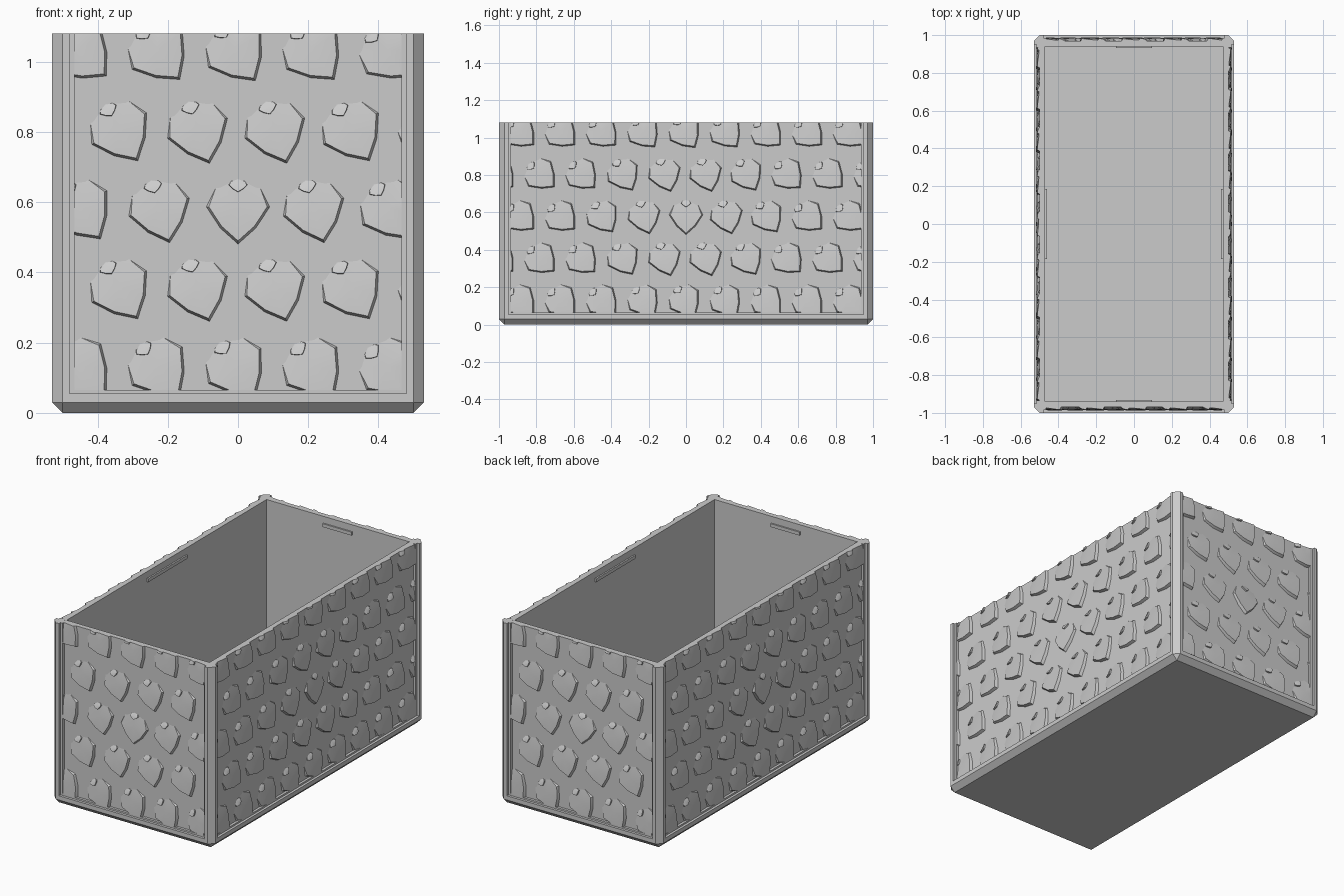
import bpy, bmesh, math
from mathutils import Matrix, Vector

cube = bpy.data.objects.get("Cube")
if cube:
    bpy.data.objects.remove(cube)

HX, HY, TOP, CH = 0.53, 1.0, 1.08, 0.03   # half sizes, height, chamfer
WALL, RIM, STEP = 0.03, 0.055, 0.065
PITCH_U, PITCH_Z = 0.22, 0.225            # scale spacing

grey = bpy.data.materials.new("light_grey")
grey.use_nodes = True
colour = (0.6, 0.6, 0.6, 1)
grey.diffuse_color = colour
grey.node_tree.nodes["Principled BSDF"].inputs["Base Color"].default_value = colour


def finish(bm, name):
    bmesh.ops.recalc_face_normals(bm, faces=bm.faces)
    mesh = bpy.data.meshes.new(name)
    bm.to_mesh(mesh)
    bm.free()
    mesh.materials.append(grey)
    ob = bpy.data.objects.new(name, mesh)
    bpy.context.collection.objects.link(ob)
    return ob


def add_box(bm, lo, hi):
    lo, hi = Vector(lo), Vector(hi)
    size = Matrix.Diagonal((*(hi - lo), 1))
    bmesh.ops.create_cube(bm, size=1, matrix=Matrix.Translation((lo + hi) / 2) @ size)


def add_scale(bm, matrix):
    """Raised heart-shaped scale: tip at the origin, fading out upwards."""
    def vert(x, z, h):
        return bm.verts.new(matrix @ Vector((x, -h, z)))

    half = [(0.083, 0.097, 0.011), (0.047, 0.042, 0.016)]
    arc = half + [(0, 0, 0.018)] + [(-x, z, h) for x, z, h in reversed(half)]
    lip = [vert(*p) for p in arc]
    foot = [vert(x * 1.1, 0.1 + (z - 0.1) * 1.1, -0.002) for x, z, h in arc]
    root = [vert(x, z, -0.002) for x, z in ((-0.06, 0.16), (0, 0.19), (0.06, 0.16))]
    crest = vert(0, 0.1, 0.012)
    for i in range(4):
        bm.faces.new((foot[i], foot[i + 1], lip[i + 1], lip[i]))
        bm.faces.new((lip[i], lip[i + 1], crest))
    for a, b, c in ((lip[4], foot[4], root[0]), (lip[4], root[0], crest),
                    (root[0], root[1], crest), (root[1], root[2], crest),
                    (root[2], lip[0], crest), (root[2], foot[0], lip[0])):
        bm.faces.new((a, b, c))
    bm.faces.new(foot + root)


def clip(bm, point, normal):
    bmesh.ops.bisect_plane(bm, geom=bm.verts[:] + bm.edges[:] + bm.faces[:],
                           plane_co=point, plane_no=normal, clear_outer=True)
    bmesh.ops.holes_fill(bm, edges=[e for e in bm.edges if e.is_boundary], sides=0)


def scale_panel(name, half, distance, turn):
    """Wall whose outer side carries staggered scales that twist outwards."""
    bm = bmesh.new()
    mid = 0.49 + 0.08
    for row in range(-2, 3):
        shift = 0.5 * (row % 2)
        for col in range(-6, 7):
            u, dz = (col + shift) * PITCH_U, row * PITCH_Z
            if abs(u) > half + 0.12:
                continue
            twist = math.radians(min(48, 75 * math.hypot(u, dz)))
            place = Matrix.Translation((u, 0, mid + dz)) @ Matrix.Rotation(-twist, 4, 'Y')
            add_scale(bm, place @ Matrix.Translation((0, 0, -0.08)))
            # small barb near the root of the scale
            add_scale(bm, place @ Matrix.Translation((0, 0, 0.06))
                      @ Matrix.Diagonal((0.3, 0.8, 0.2, 1)))
    for point, normal in (((half, 0, 0), (1, 0, 0)), ((-half, 0, 0), (-1, 0, 0)),
                          ((0, 0, TOP), (0, 0, 1)), ((0, 0, STEP), (0, 0, -1))):
        clip(bm, point, normal)
    add_box(bm, (-half - 0.012, 0, RIM), (half + 0.012, WALL, TOP))
    bm.transform(Matrix.Rotation(turn, 4, 'Z') @ Matrix.Translation((0, -distance, 0)))
    ob = finish(bm, name)
    bpy.ops.object.select_all(action='DESELECT')
    ob.select_set(True)
    bpy.context.view_layer.objects.active = ob
    bpy.ops.object.shade_smooth_by_angle(angle=math.radians(25))


# floor tray with chamfered lower edges and corners
bm = bmesh.new()
for sx in (-1, 1):
    for sy in (-1, 1):
        bm.verts.new((sx * (HX - CH), sy * (HY - CH), 0))
        for z in (CH, RIM):
            bm.verts.new((sx * HX, sy * (HY - CH), z))
            bm.verts.new((sx * (HX - CH), sy * HY, z))
bmesh.ops.convex_hull(bm, input=bm.verts[:])
bmesh.ops.dissolve_limit(bm, angle_limit=0.01, verts=bm.verts[:], edges=bm.edges[:])
finish(bm, "floor_tray")

# thin stepped ledge under the panels
bm = bmesh.new()
add_box(bm, (-HX + 0.015, -HY + 0.015, RIM - 0.01), (HX - 0.015, HY - 0.015, STEP))
finish(bm, "floor_ledge")

# stepped corner posts; offsets are inward from the outer corner
profile = [(0, 0.03), (0.03, 0), (0.05, 0), (0.05, 0.015), (0.065, 0.015),
           (0.065, 0.04), (0.04, 0.065), (0.015, 0.065), (0.015, 0.05), (0, 0.05)]
for sy, end in ((-1, "front"), (1, "back")):
    for sx, side in ((-1, "right"), (1, "left")):
        bm = bmesh.new()
        face = bm.faces.new([bm.verts.new((sx * (HX - a), sy * (HY - b), RIM))
                             for a, b in profile])
        up = bmesh.ops.extrude_face_region(bm, geom=[face])
        moved = [g for g in up["geom"] if isinstance(g, bmesh.types.BMVert)]
        bmesh.ops.translate(bm, verts=moved, vec=(0, 0, TOP - RIM))
        finish(bm, end + "_" + side + "_post")

# four scaled walls, each with a small catch bar inside
for i, name in enumerate(("front", "left", "back", "right")):
    half, distance = ((HX, HY), (HY, HX))[i % 2]
    turn = i * math.pi / 2
    scale_panel(name + "_wall", half - 0.065, distance - WALL, turn)
    bm = bmesh.new()
    reach = (0.095, 0.185)[i % 2]
    inner = -distance + 2 * WALL
    add_box(bm, (-reach, inner - 0.01, 1.02), (reach, inner + 0.009, 1.04))
    bm.transform(Matrix.Rotation(turn, 4, 'Z'))
    finish(bm, name + "_catch_bar")
